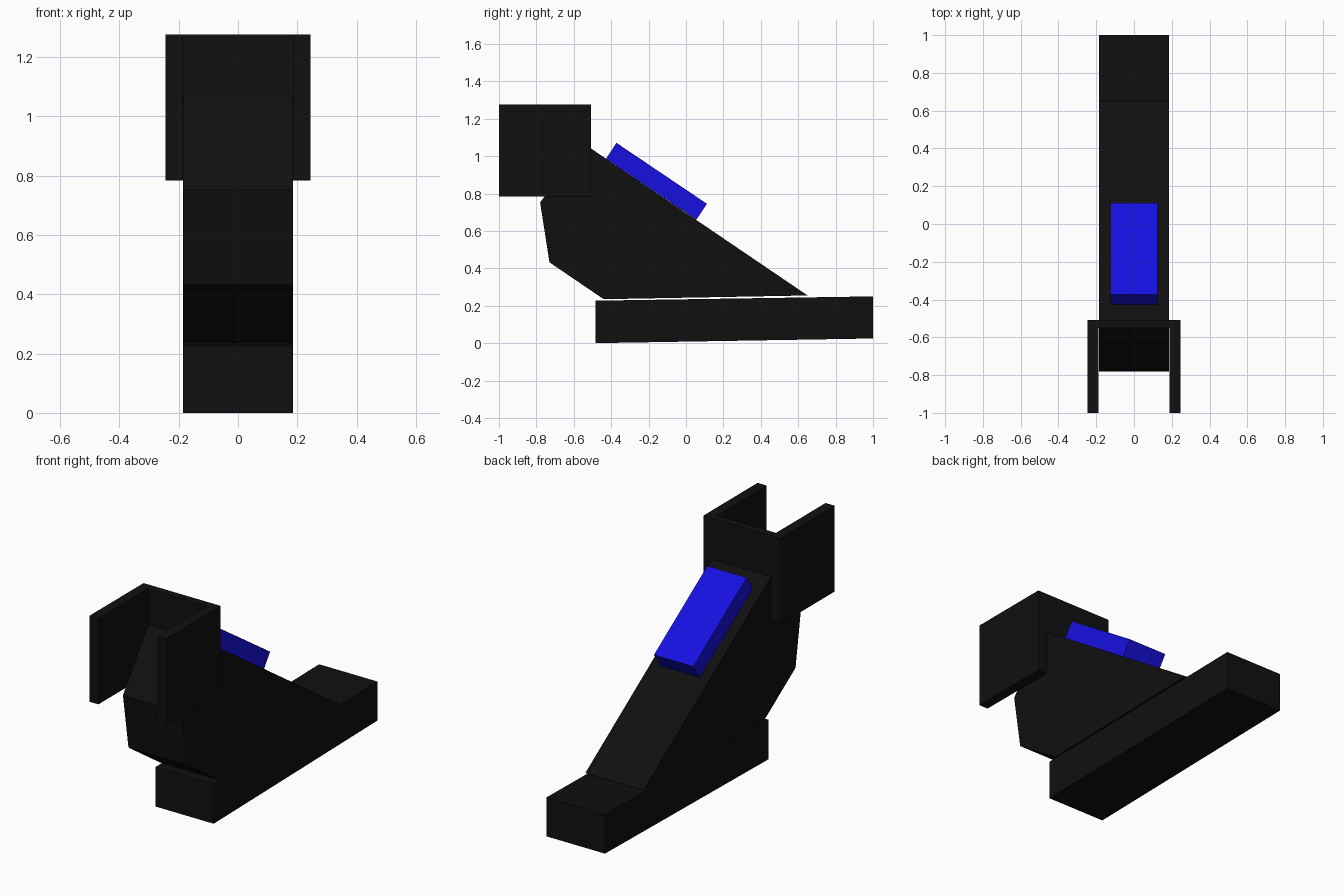
import bpy, bmesh
from mathutils import Vector

if "Cube" in bpy.data.objects:
    bpy.data.objects.remove(bpy.data.objects["Cube"])


def material(name, color):
    m = bpy.data.materials.new(name)
    m.diffuse_color = color
    m.use_nodes = True
    m.node_tree.nodes["Principled BSDF"].inputs["Base Color"].default_value = m.diffuse_color
    return m


black = material("black", (0.005, 0.005, 0.005, 1))
blue = material("blue", (0.008, 0.005, 0.75, 1))


def prism(name, points, extrusion, mat):
    """Extrude a flat outline of 3D points into a closed solid."""
    bm = bmesh.new()
    face = bm.faces.new([bm.verts.new(p) for p in points])
    ext = bmesh.ops.extrude_face_region(bm, geom=[face], use_keep_orig=True)
    verts = [g for g in ext["geom"] if isinstance(g, bmesh.types.BMVert)]
    bmesh.ops.translate(bm, verts=verts, vec=Vector(extrusion))
    bmesh.ops.recalc_face_normals(bm, faces=bm.faces)
    mesh = bpy.data.meshes.new(name)
    bm.to_mesh(mesh)
    bm.free()
    mesh.materials.append(mat)
    obj = bpy.data.objects.new(name, mesh)
    bpy.context.collection.objects.link(obj)
    return obj


def side_prism(name, profile, half_width, mat):
    """Side profile given as (y, z), extruded symmetrically across x."""
    return prism(name, [(-half_width, y, z) for y, z in profile],
                 (2 * half_width, 0, 0), mat)


# Slightly tilted base bar
side_prism("base", [(-0.485, 0), (1.0, 0.025), (1.0, 0.25), (-0.485, 0.227)],
           0.185, black)

# Sloped wedge body resting just above the base
side_prism("body", [(-0.44, 0.235), (0.65, 0.255), (-0.51, 1.042),
                    (-0.55, 1.069), (-0.78, 0.752), (-0.73, 0.432)],
           0.185, black)

# Blue block lying on the slope
side_prism("slope_block", [(-0.427, 0.986), (-0.372, 1.071),
                           (0.112, 0.745), (0.055, 0.66)], 0.125, blue)

# U-shaped bracket, open towards the front
half_u = [(0.245, -0.507), (0.245, -1.0), (0.187, -1.0), (0.187, -0.55)]
outline = half_u + [(-x, y) for x, y in reversed(half_u)]
prism("bracket", [(x, y, 0.783) for x, y in outline], (0, 0, 0.493), black)
